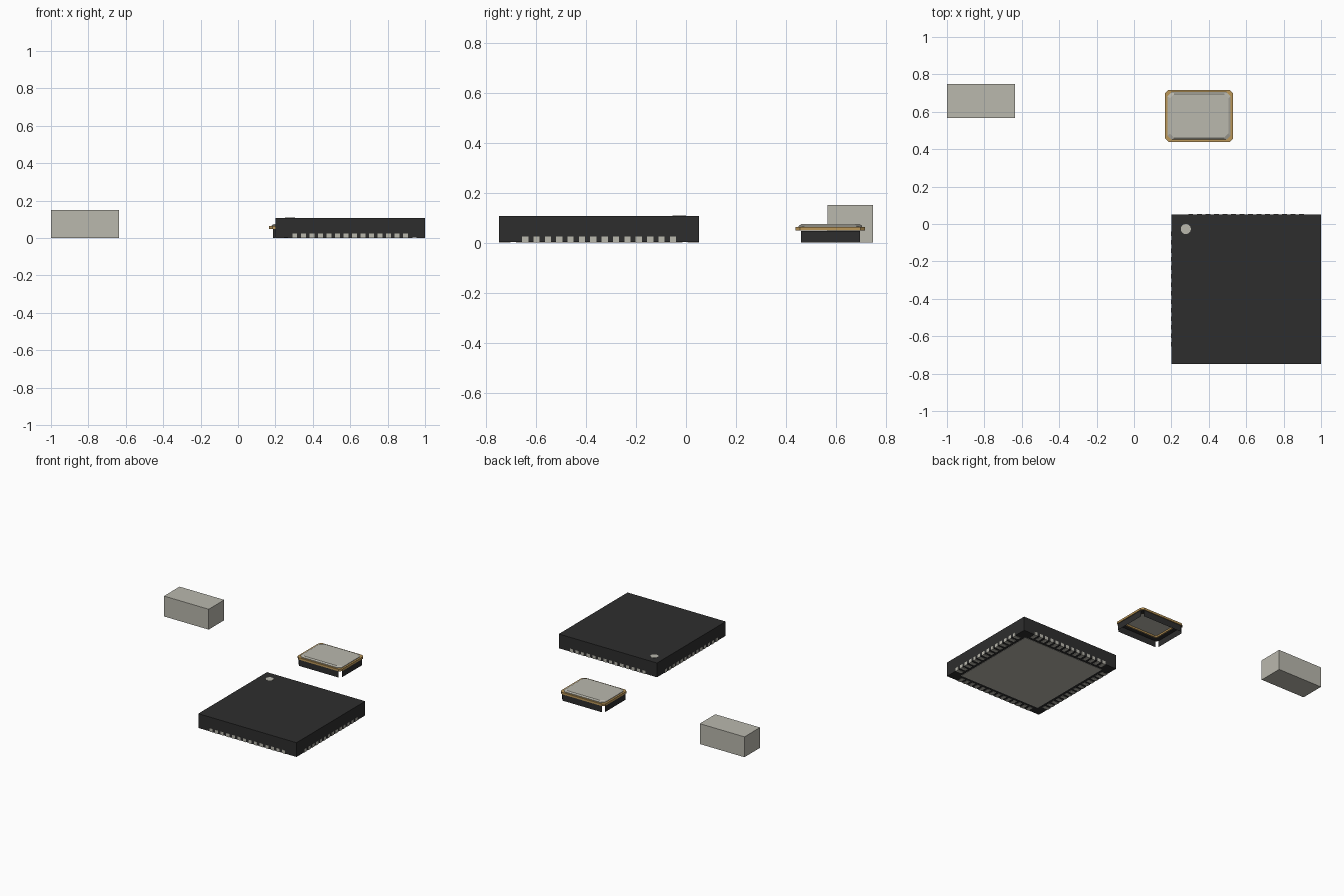
import bpy, bmesh, math
from mathutils import Matrix

if "Cube" in bpy.data.objects:
    bpy.data.objects.remove(bpy.data.objects["Cube"])


def material(name, rgb):
    m = bpy.data.materials.new(name)
    m.diffuse_color = (*rgb, 1)
    m.use_nodes = True
    m.node_tree.nodes["Principled BSDF"].inputs["Base Color"].default_value = m.diffuse_color
    return m


dark = material("dark_resin", (0.027, 0.027, 0.027))
grey = material("pale_metal", (0.49, 0.48, 0.42))
gold = material("gold_rim", (0.50, 0.31, 0.10))


def finish(bm, name, mat, normals=True):
    if normals:
        bmesh.ops.recalc_face_normals(bm, faces=bm.faces)
    me = bpy.data.meshes.new(name)
    bm.to_mesh(me)
    bm.free()
    me.materials.append(mat)
    ob = bpy.data.objects.new(name, me)
    bpy.context.collection.objects.link(ob)
    return ob


def add_box(bm, x0, x1, y0, y1, z0, z1):
    mat = Matrix.Translation(((x0 + x1) / 2, (y0 + y1) / 2, (z0 + z1) / 2))
    mat = mat @ Matrix.Diagonal((x1 - x0, y1 - y0, z1 - z0, 1))
    return bmesh.ops.create_cube(bm, size=1, matrix=mat)["verts"]


def box(name, mat, *dims):
    bm = bmesh.new()
    add_box(bm, *dims)
    return finish(bm, name, mat)


def octagon(cx, cy, hx, hy, c):
    """Rectangle with cut corners; odd-numbered edges are the corner cuts."""
    pts = [(-hx + c, -hy), (hx - c, -hy), (hx, -hy + c), (hx, hy - c),
           (hx - c, hy), (-hx + c, hy), (-hx, hy - c), (-hx, -hy + c)]
    return [(cx + x, cy + y) for x, y in pts]


def loft(name, mat, cx, cy, loops, cap=False, closed=False, open_corners=False):
    """Skin octagon loops (half x, half y, corner cut, z)."""
    bm = bmesh.new()
    rings = [[bm.verts.new((x, y, z)) for x, y in octagon(cx, cy, hx, hy, c)]
             for hx, hy, c, z in loops]
    pairs = list(zip(rings, rings[1:]))
    if closed:
        pairs.append((rings[-1], rings[0]))
    for n, (a, b) in enumerate(pairs):
        for i in range(8):
            if open_corners and n == 0 and i % 2:
                continue
            j = (i + 1) % 8
            bm.faces.new((a[i], a[j], b[j], b[i]))
    if cap:
        bm.faces.new(rings[0][::-1])
        bm.faces.new(rings[-1])
    return finish(bm, name, mat)


# Plain block component
box("small_block", grey, -1, -0.636, 0.567, 0.748, 0, 0.15)

# Square flat chip package
CX, CY, H = 0.6, -0.348, 0.4
box("chip_body", dark, CX - H, CX + H, CY - H, CY + H, 0.002, 0.107)
box("chip_base_pad", grey, CX - 0.333, CX + 0.333, CY - 0.333, CY + 0.333, 0, 0.006)

# Fourteen contact pads along each of the four sides
bm = bmesh.new()
for side in range(4):
    turn = Matrix.Translation((CX, CY, 0)) @ Matrix.Rotation(side * math.pi / 2, 4, "Z")
    for k in range(14):
        x = (k - 6.5) * 0.0455
        verts = add_box(bm, x - 0.0125, x + 0.0125, -H - 0.001, -H + 0.045, 0, 0.025)
        bmesh.ops.transform(bm, matrix=turn, verts=verts)
finish(bm, "chip_contacts", grey)

# Round orientation mark on the chip
bm = bmesh.new()
bmesh.ops.create_cone(bm, cap_ends=True, segments=24, radius1=0.027, radius2=0.027,
                      depth=0.003, matrix=Matrix.Translation((0.277, -0.027, 0.1068)))
finish(bm, "chip_corner_mark", grey)

# Metal-lidded can: hollow base open below and at its corners
KX, KY = 0.348, 0.578
loft("can_walls", dark, KX, KY,
     [(0.177, 0.134, 0.016, 0), (0.177, 0.134, 0.016, 0.047),
      (0.144, 0.103, 0.012, 0.047)], open_corners=True)
# Gold rim frame
loft("can_rim", gold, KX, KY,
     [(0.138, 0.097, 0.012, 0.048), (0.182, 0.139, 0.018, 0.048),
      (0.182, 0.139, 0.018, 0.063), (0.138, 0.097, 0.012, 0.063)], closed=True)
# Lid with a sloped edge
loft("can_lid", grey, KX, KY,
     [(0.169, 0.127, 0.022, 0.060), (0.169, 0.127, 0.022, 0.067),
      (0.156, 0.117, 0.022, 0.074)], cap=True)
